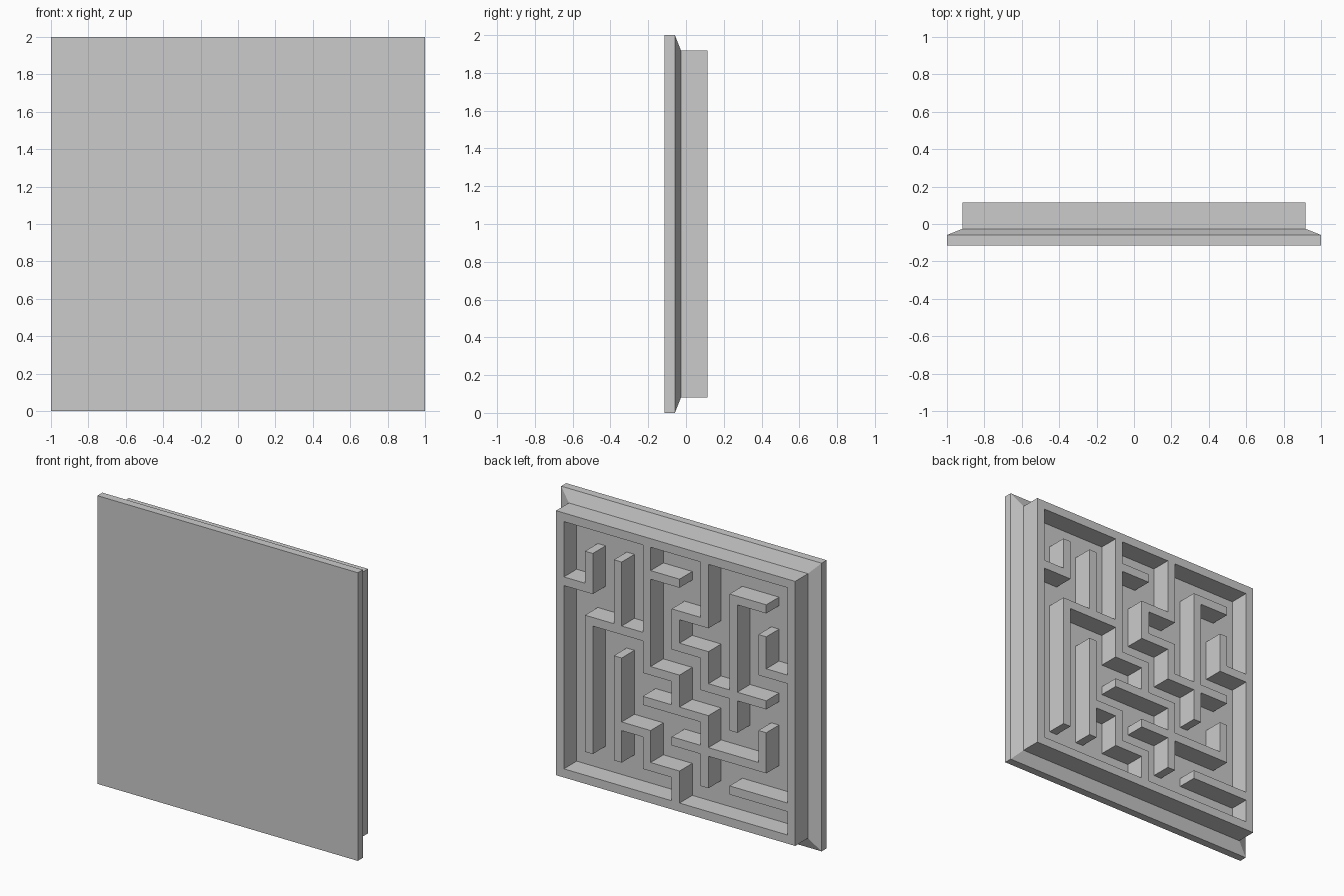
import bpy, bmesh

if "Cube" in bpy.data.objects:
    bpy.data.objects.remove(bpy.data.objects["Cube"])

# Main dimensions
HALF, WALL, CELLS = 0.918, 0.06, 8
PITCH = (2 * HALF - WALL) / CELLS
TOP, FLOOR, BEVEL, BACK = 0.114, -0.026, -0.059, -0.114
N = 2 * CELLS + 1

# Maze walls as polylines of grid nodes (column, row), seen from the open side
paths = [
    [(0, 0), (8, 0), (8, 8), (0, 8), (0, 0)],                  # outer frame
    [(0, 2), (1, 2), (1, 1)],
    [(2, 1), (2, 3)],
    [(3, 3), (1, 3), (1, 7)],
    [(3, 0), (3, 4), (4, 4), (4, 5)],
    [(3, 1), (4, 1)],
    [(3, 5), (5, 5), (5, 7)],
    [(4, 6), (7, 6), (7, 5)],
    [(2, 4), (2, 7)],
    [(2, 6), (3, 6), (3, 7), (4, 7), (4, 8)],
    [(5, 0), (5, 2), (4, 2), (4, 3), (5, 3), (5, 4), (7, 4)],
    [(7, 1), (6, 1), (6, 5)],
    [(7, 2), (7, 3), (8, 3)],
    [(6, 7), (8, 7)],
]

# Mark every fine-grid square covered by a wall
solid = set()
for path in paths:
    for (a, b), (c, d) in zip(path, path[1:]):
        for i in range(2 * min(a, c), 2 * max(a, c) + 1):
            for j in range(2 * min(b, d), 2 * max(b, d) + 1):
                solid.add((i, j))

bm = bmesh.new()
cache = {}


def vert(i, j, y):
    """Shared vertex at fine-grid line i, j and depth y."""
    if (i, j, y) not in cache:
        off = [(k // 2) * PITCH + (k % 2) * WALL for k in (i, j)]
        cache[i, j, y] = bm.verts.new((HALF - off[0], y, 1 + HALF - off[1]))
    return cache[i, j, y]


# Wall tops, maze floor and wall sides
for i in range(N):
    for j in range(N):
        corners = [(i, j), (i + 1, j), (i + 1, j + 1), (i, j + 1)]
        filled = (i, j) in solid
        y = TOP if filled else FLOOR
        bm.faces.new([vert(*c, y) for c in corners])
        if filled:
            near = [(i, j - 1), (i + 1, j), (i, j + 1), (i - 1, j)]
            for k, other in enumerate(near):
                if other not in solid:
                    p, q = corners[k], corners[(k + 1) % 4]
                    bm.faces.new([vert(*p, TOP), vert(*q, TOP),
                                  vert(*q, FLOOR), vert(*p, FLOOR)])

# Sloped collar, square rim and flat front of the backing plate
for y, size in ((BEVEL, 1.0), (BACK, 1.0)):
    rim = [e for e in bm.edges if e.is_boundary]
    new = bmesh.ops.extrude_edge_only(bm, edges=rim)["geom"]
    ring = [g for g in new if isinstance(g, bmesh.types.BMVert)]
    scale = size / max(abs(v.co.x) for v in ring)
    for v in ring:
        v.co = (v.co.x * scale, y, 1 + (v.co.z - 1) * scale)
bmesh.ops.holes_fill(bm, edges=[e for e in bm.edges if e.is_boundary], sides=0)

# Merge coplanar squares into clean flat faces
bmesh.ops.recalc_face_normals(bm, faces=bm.faces)
bmesh.ops.dissolve_limit(bm, angle_limit=0.01, verts=bm.verts, edges=bm.edges)

mesh = bpy.data.meshes.new("maze_panel")
bm.to_mesh(mesh)
bm.free()
bpy.context.collection.objects.link(bpy.data.objects.new("maze_panel", mesh))
